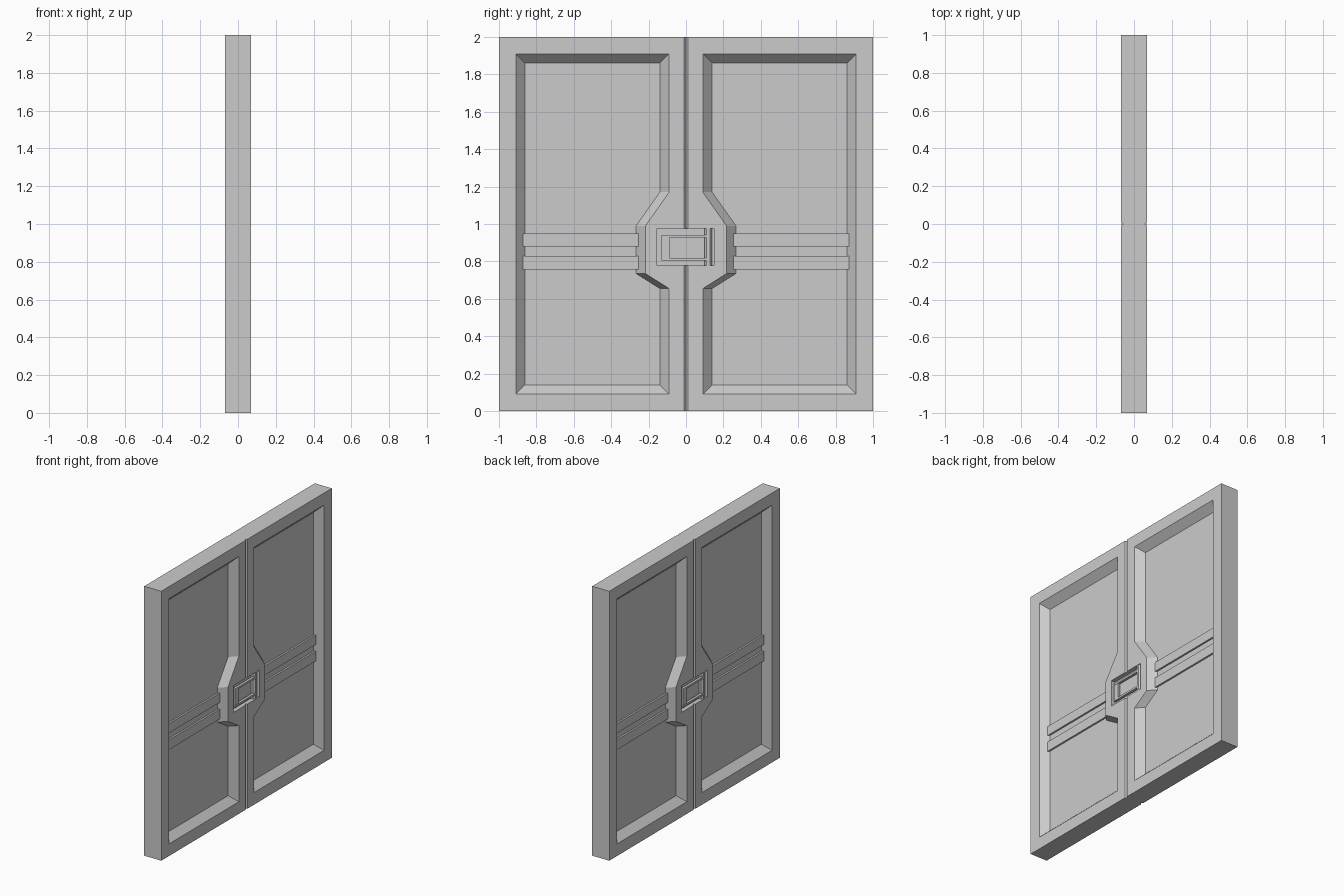
import bpy, bmesh, math
from mathutils import Vector

if "Cube" in bpy.data.objects:
    bpy.data.objects.remove(bpy.data.objects["Cube"])

HALF = 0.07      # half the door thickness
DEPTH = 0.053    # panel recess depth
FLOOR = 0.038    # floor of the latch recess


def loft(name, loops):
    """Closed solid through matching loops of 3D points."""
    bm = bmesh.new()
    rings = [[bm.verts.new(p) for p in loop] for loop in loops]
    n = len(rings[0])
    for a, b in zip(rings, rings[1:]):
        for i in range(n):
            j = (i + 1) % n
            bm.faces.new((a[i], a[j], b[j], b[i]))
    bm.faces.new(rings[0])
    bm.faces.new(rings[-1])
    bmesh.ops.recalc_face_normals(bm, faces=bm.faces)
    mesh = bpy.data.meshes.new(name)
    bm.to_mesh(mesh)
    bm.free()
    obj = bpy.data.objects.new(name, mesh)
    bpy.context.collection.objects.link(obj)
    return obj


def box(name, x, y, z, s=1):
    """Box from ranges; s = -1 turns it half way round the z axis."""
    loops = [[(s * a, s * b, c) for b, c in
              ((y[0], z[0]), (y[1], z[0]), (y[1], z[1]), (y[0], z[1]))] for a in x]
    return loft(name, loops)


def cut(target, cutter):
    cutter.hide_render = True
    mod = target.modifiers.new("cut", 'BOOLEAN')
    mod.operation = 'DIFFERENCE'
    mod.solver = 'EXACT'
    mod.object = cutter
    bpy.context.view_layer.objects.active = target
    bpy.ops.object.modifier_apply(modifier=mod.name)
    bpy.data.objects.remove(cutter)


# panel outlines for one leaf, with the notch around the latch
outer = [(.09, .09), (.91, .09), (.91, 1.91), (.09, 1.91),
         (.09, 1.17), (.217, .99), (.217, .735), (.09, .655)]
inner = [(.14, .14), (.86, .14), (.86, 1.86), (.14, 1.86),
         (.14, 1.17), (.267, .99), (.267, .735), (.14, .655)]

# door slab with recesses on both faces
door = box("double_door", (-HALF, HALF), (-1, 1), (0, 2))
for sx in (1, -1):
    for sy in (1, -1):
        steps = ((HALF - DEPTH, inner), (HALF, outer), (HALF + .05, outer))
        cut(door, loft("panel_cutter",
                       [[(sx * x, sy * y, z) for y, z in pts] for x, pts in steps]))
    # V groove between the leaves
    tri = ((HALF - .012, 0), (HALF + .012, -.024), (HALF + .012, .024))
    cut(door, loft("groove_cutter", [[(sx * x, y, z) for x, y in tri] for z in (-.1, 2.1)]))
    # latch recess
    cut(door, box("latch_cutter", (FLOOR, HALF + .05), (-.155, .15), (.777, .975), sx))

for s in (1, -1):
    # raised bands across the panels
    base = HALF - DEPTH
    for z in ((.757, .83), (.88, .95)):
        for y in ((-.875, -.255), (.255, .875)):
            box("panel_band", (base - .005, base + .013), y, z, s)
    # latch handle: grip, two arms and hinge rod
    box("latch_grip", (.05, .065), (-.13, -.088), (.81, .935), s)
    for z in ((.805, .819), (.928, .942)):
        box("latch_arm", (.048, .067), (-.13, .125), z, s)
    ring = [(math.cos(math.pi / 8 + i * math.pi / 4) * .022,
             math.sin(math.pi / 8 + i * math.pi / 4) * .022) for i in range(8)]
    loft("latch_hinge_rod", [[(s * (.047 + a), s * (.119 + b), z) for a, b in ring]
                             for z in (.777, .975)])
